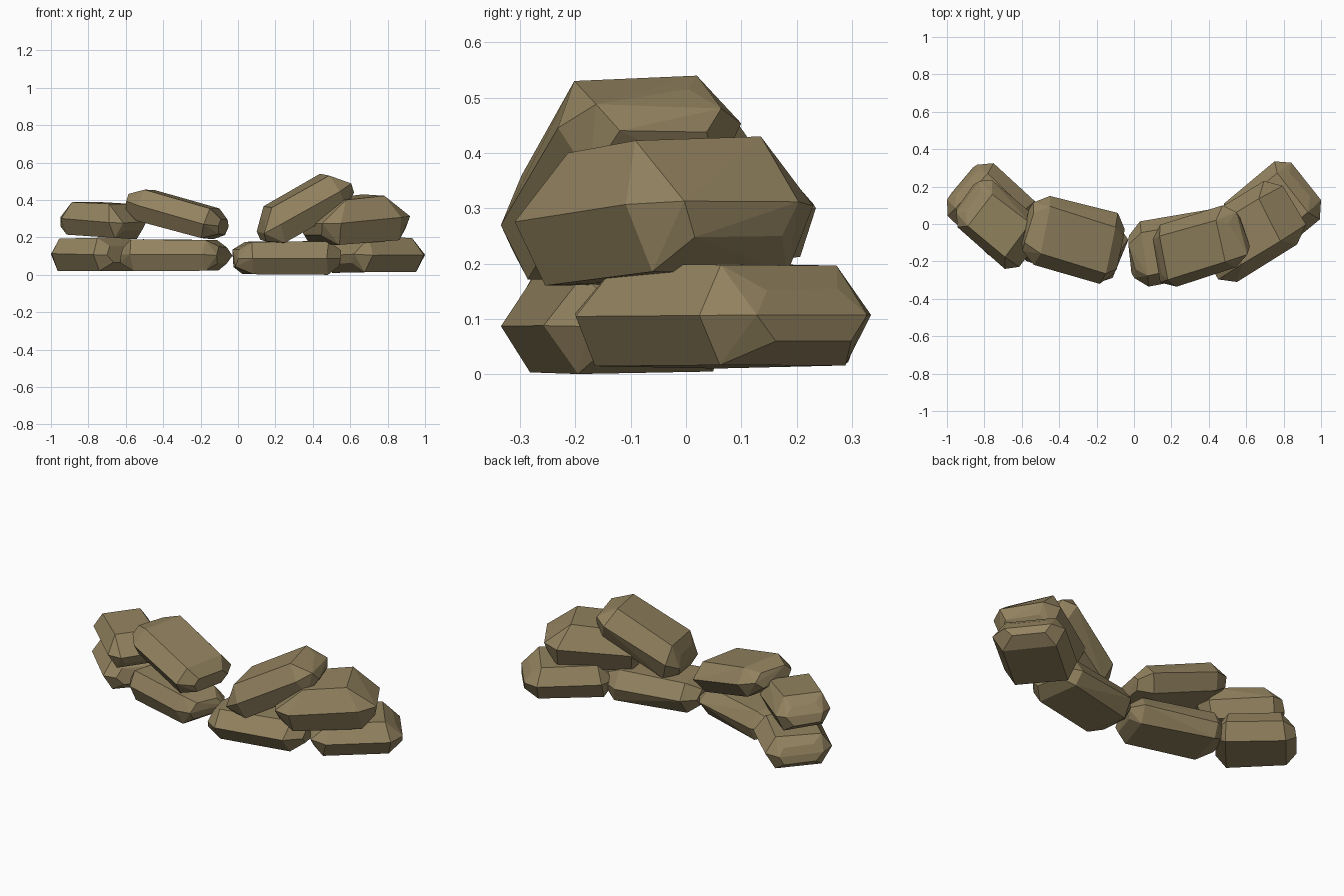
import bpy, bmesh, random
from math import radians
from mathutils import Vector, Euler

if "Cube" in bpy.data.objects:
    bpy.data.objects.remove(bpy.data.objects["Cube"])

random.seed(7)
mat = bpy.data.materials.new("sandy brown stone")
mat.diffuse_color = (0.29, 0.225, 0.115, 1)
mat.use_nodes = True
mat.node_tree.nodes["Principled BSDF"].inputs["Base Color"].default_value = mat.diffuse_color

# Lengthwise stations of a stone: position, width scale, height scale
STATIONS = [(-0.5, 0.66, 0.5), (-0.37, 1, 1), (0.37, 1, 1), (0.5, 0.66, 0.5)]
# Six-sided cross-section: widest at mid height, flat top and bottom
SECTION = [(-0.5, 0), (-0.36, -0.5), (0.36, -0.5), (0.5, 0), (0.33, 0.5), (-0.33, 0.5)]


def stone(name, size, yaw, pitch, lo, hi, top=1.0, jitter=0.025):
    """Chiselled block, turned and then fitted to its place in the wall.
    top shortens the upper face so that the ends slope."""
    rot = Euler((0, radians(-pitch), radians(yaw))).to_matrix()
    pts = []
    for x, ws, hs in STATIONS:
        for y, z in SECTION:
            j = [random.uniform(-jitter, jitter) for _ in range(3)]
            k = top if z > 0 else 1
            p = Vector((x * k + j[0], y * ws + j[1], z * hs + j[2]))
            pts.append(rot @ Vector(a * b for a, b in zip(p, size)))
    mn = [min(p[i] for p in pts) for i in range(3)]
    mx = [max(p[i] for p in pts) for i in range(3)]
    bm = bmesh.new()
    for p in pts:
        bm.verts.new([lo[i] + (p[i] - mn[i]) / (mx[i] - mn[i]) * (hi[i] - lo[i])
                      for i in range(3)])
    res = bmesh.ops.convex_hull(bm, input=bm.verts)
    loose = {v for v in res["geom_interior"] + res["geom_unused"]
             if isinstance(v, bmesh.types.BMVert)}
    bmesh.ops.delete(bm, geom=list(loose), context='VERTS')
    # Merge nearly flat triangles into broad facets
    bmesh.ops.dissolve_limit(bm, angle_limit=radians(6), verts=bm.verts, edges=bm.edges)
    bmesh.ops.recalc_face_normals(bm, faces=bm.faces)
    me = bpy.data.meshes.new(name)
    bm.to_mesh(me)
    bm.free()
    me.materials.append(mat)
    bpy.context.collection.objects.link(bpy.data.objects.new(name, me))


# Lower course, left to right along the arc
stone("lower_stone_far_left", (0.44, 0.4, 0.18), -42, 0, (-1, -0.17, 0.02), (-0.53, 0.325, 0.2), 0.9)
stone("lower_stone_left", (0.56, 0.34, 0.17), -17, 0, (-0.63, -0.315, 0.02), (-0.03, 0.1, 0.19))
stone("lower_stone_right", (0.56, 0.34, 0.18), 11, 0, (-0.03, -0.335, 0), (0.55, 0.08, 0.18))
stone("lower_stone_far_right", (0.48, 0.38, 0.19), 39, 0, (0.47, -0.2, 0.01), (1, 0.335, 0.2), 0.85)

# Upper course, some stones tilted
stone("upper_stone_far_left", (0.46, 0.33, 0.18), -38, -3, (-0.95, -0.24, 0.19), (-0.49, 0.235, 0.39), 0.8)
stone("upper_stone_left", (0.54, 0.36, 0.16), -14, -14, (-0.6, -0.32, 0.19), (-0.05, 0.15, 0.455))
stone("upper_stone_right", (0.54, 0.33, 0.18), 16, 24, (0.1, -0.335, 0.17), (0.62, 0.1, 0.54), 0.9)
stone("upper_stone_far_right", (0.54, 0.38, 0.23), 31, 4, (0.32, -0.31, 0.16), (0.92, 0.23, 0.43), 0.65)
